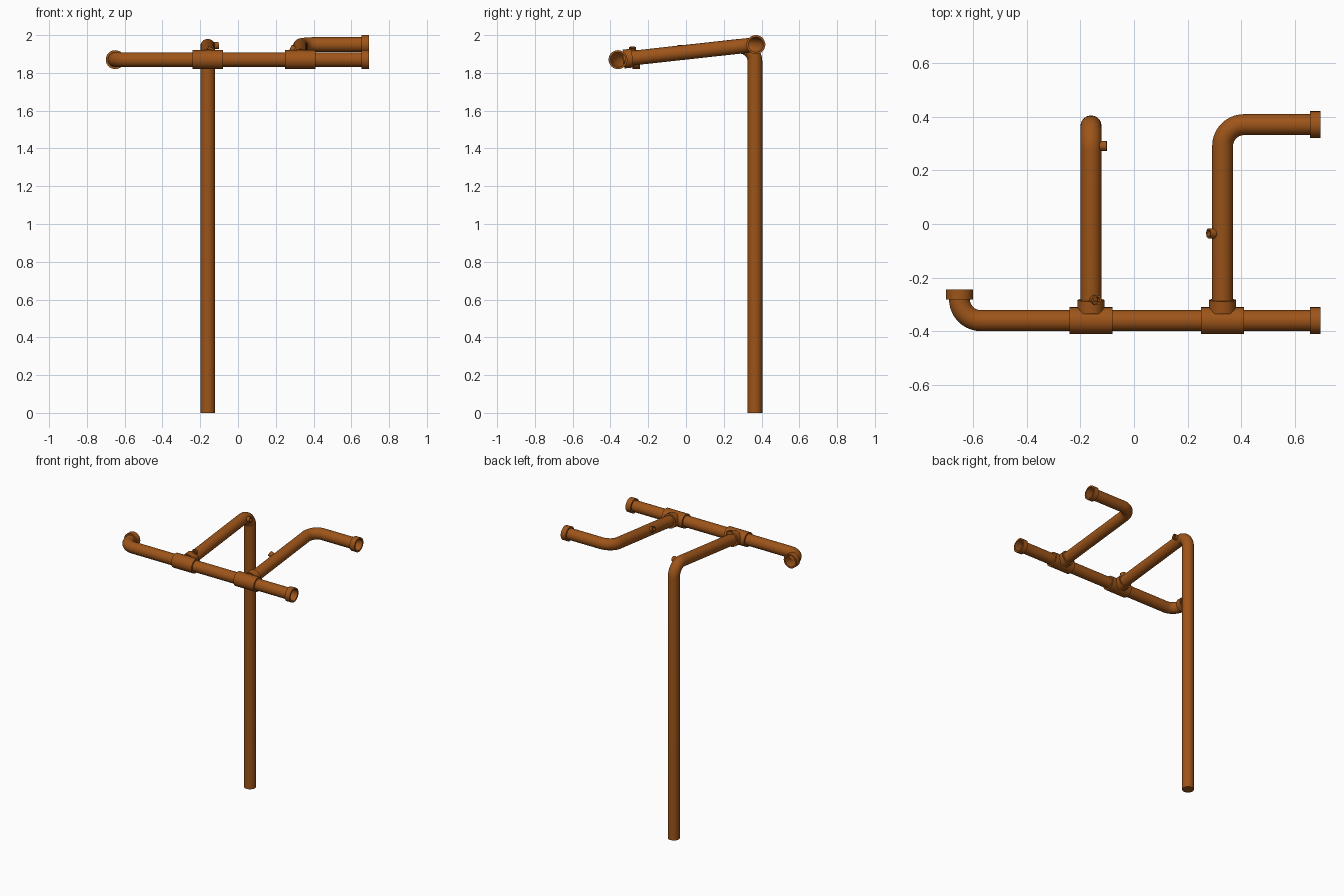
import bpy, bmesh, math
from mathutils import Vector

if "Cube" in bpy.data.objects:
    bpy.data.objects.remove(bpy.data.objects["Cube"])

SIDES = 32
R, COLLAR = 0.039, 0.05
Z_HEAD, Z_TOP, Y_F, Y_B = 1.87, 1.95, -0.36, 0.37
X_POST, X_ARM = -0.16, 0.33

mat = bpy.data.materials.new("copper_brown")
mat.diffuse_color = (0.34, 0.09, 0.01, 1)
mat.use_nodes = True
mat.node_tree.nodes["Principled BSDF"].inputs["Base Color"].default_value = mat.diffuse_color


def finish(name, bm):
    bmesh.ops.recalc_face_normals(bm, faces=bm.faces)
    me = bpy.data.meshes.new(name)
    bm.to_mesh(me)
    bm.free()
    me.materials.append(mat)
    ob = bpy.data.objects.new(name, me)
    bpy.context.collection.objects.link(ob)
    bpy.ops.object.select_all(action='DESELECT')
    ob.select_set(True)
    bpy.context.view_layer.objects.active = ob
    bpy.ops.object.shade_smooth_by_angle(angle=math.radians(35))
    return ob


def ring(bm, centre, u, v, r):
    return [bm.verts.new(centre + r * (u * math.cos(a) + v * math.sin(a)))
            for a in (2 * math.pi * i / SIDES for i in range(SIDES))]


def bridge(bm, a, b):
    for i in range(SIDES):
        j = (i + 1) % SIDES
        bm.faces.new((a[i], a[j], b[j], b[i]))


def bent_pipe(name, points, bend=0.08, cap_start=False):
    """Round pipe along points, with arcs of radius bend at the corners."""
    pts = [Vector(p) for p in points]
    path = [(pts[0], (pts[1] - pts[0]).normalized())]
    for a, b, c in zip(pts, pts[1:], pts[2:]):
        d0, d1 = (b - a).normalized(), (c - b).normalized()
        ang = d0.angle(d1)
        start = b - d0 * bend * math.tan(ang / 2)
        n = (d1 - d0 * d0.dot(d1)).normalized()
        for i in range(11):
            t = ang * i / 10
            path.append((start + bend * (d0 * math.sin(t) + n * (1 - math.cos(t))),
                         d0 * math.cos(t) + n * math.sin(t)))
    path.append((pts[-1], (pts[-1] - pts[-2]).normalized()))
    bm = bmesh.new()
    u, prev = path[0][1].orthogonal().normalized(), None
    for p, d in path:
        u = (u - d * u.dot(d)).normalized()
        cur = ring(bm, p, u, d.cross(u), R)
        if prev:
            bridge(bm, prev, cur)
        elif cap_start:
            bm.faces.new(cur)
        prev = cur
    return finish(name, bm)


def sleeve(name, a, b, outer, inner):
    """Hollow straight collar from a to b."""
    a, b = Vector(a), Vector(b)
    d = (b - a).normalized()
    u = d.orthogonal().normalized()
    v = d.cross(u)
    bm = bmesh.new()
    rings = [ring(bm, p, u, v, r) for p, r in ((a, outer), (b, outer), (b, inner), (a, inner))]
    for i in range(4):
        bridge(bm, rings[i], rings[(i + 1) % 4])
    return finish(name, bm)


def arm_z(y):
    return Z_HEAD + (Z_TOP - Z_HEAD) * (y - Y_F) / (Y_B - Y_F)


# Pipes: header with elbow, post with forward arm, and the outlet arm
bent_pipe("header_pipe", [(0.665, Y_F, Z_HEAD), (-0.65, Y_F, Z_HEAD), (-0.65, -0.265, Z_HEAD)])
bent_pipe("post_pipe", [(X_POST, Y_B - 0.005, 0), (X_POST, Y_B - 0.005, Z_TOP),
                        (X_POST, -0.335, arm_z(-0.335))], cap_start=True)
bent_pipe("outlet_arm", [(0.665, Y_B, Z_TOP), (X_ARM, Y_B, Z_TOP),
                         (X_ARM, -0.335, arm_z(-0.335))])

# Socket collars on the open ends
sleeve("header_end_collar", (0.655, Y_F, Z_HEAD), (0.694, Y_F, Z_HEAD), COLLAR, R)
sleeve("outlet_end_collar", (0.655, Y_B, Z_TOP), (0.694, Y_B, Z_TOP), COLLAR, R)
sleeve("elbow_end_collar", (-0.65, -0.282, Z_HEAD), (-0.65, -0.243, Z_HEAD), COLLAR, R)

# Tee fittings where the arms meet the header
for label, x in (("post", X_POST), ("outlet", X_ARM)):
    sleeve(label + "_tee_body", (x - 0.08, Y_F, Z_HEAD), (x + 0.08, Y_F, Z_HEAD), COLLAR, R)
    sleeve(label + "_tee_branch", (x, -0.33, arm_z(-0.33)), (x, -0.283, arm_z(-0.283)), COLLAR, R)

# Small hollow nozzles on the arms
for label, x, y, dx, dz in (("rear", X_POST, 0.29, 1, 0.08),
                            ("middle", X_ARM, -0.035, -1, 0.5),
                            ("front", X_POST, -0.283, 0.38, 1)):
    d = Vector((dx, 0, dz)).normalized()
    base = Vector((x, y, arm_z(y)))
    sleeve(label + "_nozzle", base + d * 0.03, base + d * 0.059, 0.019, 0.012)
